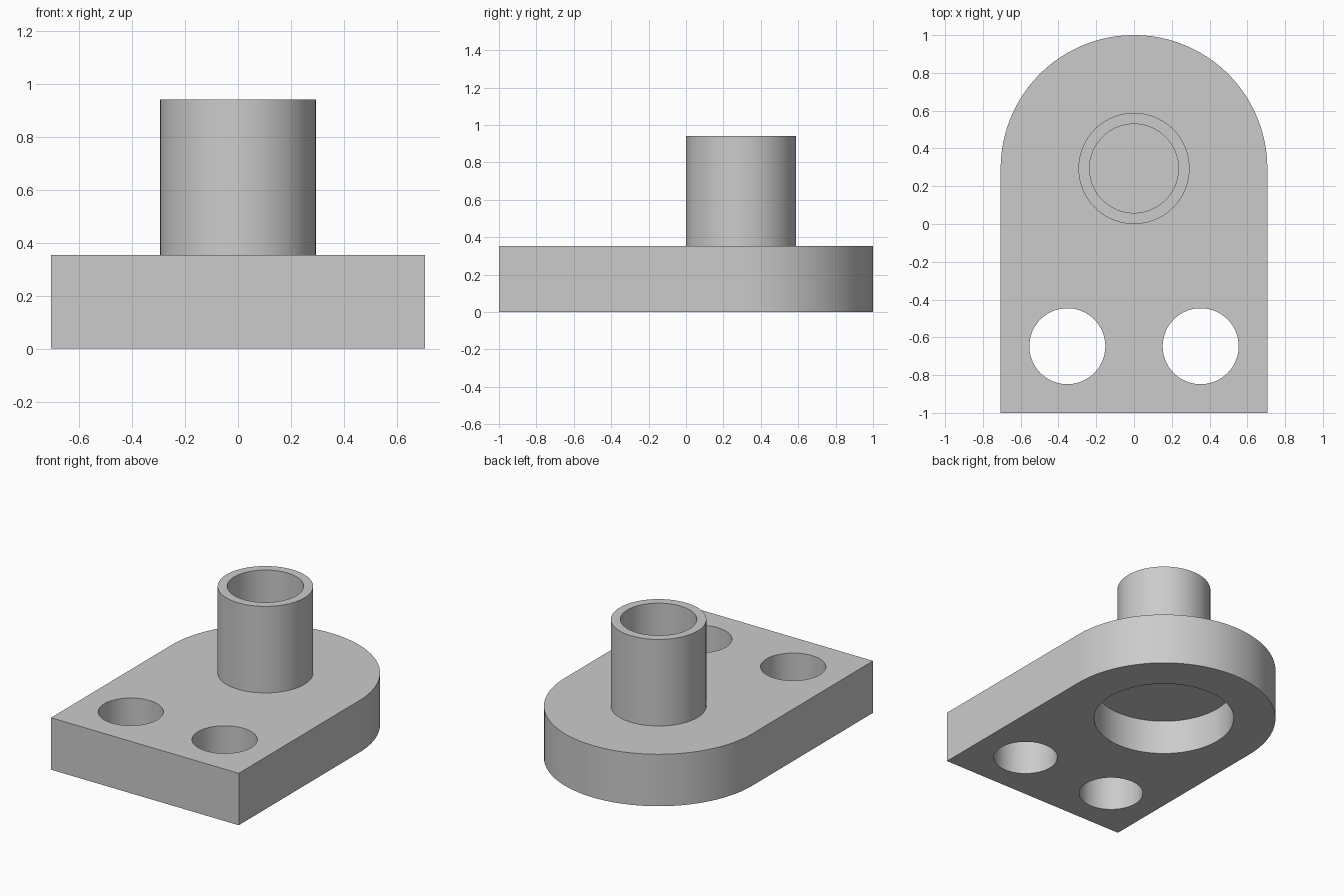
import bpy
import bmesh
from math import cos, sin, pi, radians

if "Cube" in bpy.data.objects:
    bpy.data.objects.remove(bpy.data.objects["Cube"], do_unlink=True)

# Main dimensions, all multiples of one unit
U = 1 / 17
HALF_W = 12 * U
THICK = 6 * U
TOP = 16 * U
CY = 5 * U          # shared centre of rounded end, post and recess
SEG = 96

grey = bpy.data.materials.new("light grey")
grey.use_nodes = True
colour = (0.6, 0.6, 0.6, 1)
grey.diffuse_color = colour
grey.node_tree.nodes["Principled BSDF"].inputs["Base Color"].default_value = colour


def make_object(name, bm):
    bmesh.ops.recalc_face_normals(bm, faces=bm.faces)
    mesh = bpy.data.meshes.new(name)
    bm.to_mesh(mesh)
    bm.free()
    mesh.materials.append(grey)
    obj = bpy.data.objects.new(name, mesh)
    bpy.context.collection.objects.link(obj)
    return obj


def prism(name, outline, z0, z1):
    bm = bmesh.new()
    face = bm.faces.new([bm.verts.new((x, y, z0)) for x, y in outline])
    top = bmesh.ops.extrude_face_region(bm, geom=[face])["geom"]
    verts = [v for v in top if isinstance(v, bmesh.types.BMVert)]
    bmesh.ops.translate(bm, vec=(0, 0, z1 - z0), verts=verts)
    return make_object(name, bm)


def arc(x, y, r, sweep, steps):
    return [(x + r * cos(sweep * i / steps), y + r * sin(sweep * i / steps))
            for i in range(steps + 1)]


def circle(x, y, r):
    return arc(x, y, r, 2 * pi, SEG)[:-1]


def activate(obj):
    bpy.ops.object.select_all(action='DESELECT')
    obj.select_set(True)
    bpy.context.view_layer.objects.active = obj


def cut(target, cutter):
    activate(target)
    mod = target.modifiers.new("cut", 'BOOLEAN')
    mod.operation = 'DIFFERENCE'
    mod.solver = 'EXACT'
    mod.object = cutter
    bpy.ops.object.modifier_apply(modifier=mod.name)
    bpy.data.objects.remove(cutter, do_unlink=True)


# Base plate: square front, half-round back
outline = [(-HALF_W, -1), (HALF_W, -1)] + arc(0, CY, HALF_W, pi, SEG)
plate = prism("base_plate", outline, 0, THICK)

# Two bolt holes through the plate, and the blind recess underneath
for side in (-1, 1):
    hole = circle(side * 6 * U, -1 + 6 * U, 0.201)
    cut(plate, prism("bolt_hole_cutter", hole, -0.1, THICK + 0.1))
cut(plate, prism("recess_cutter", circle(0, CY, 7.5 * U), -0.1, 4 * U))

# Hollow post standing on the plate, its bore reaching the plate top
bm = bmesh.new()
profile = [(5 * U, THICK), (5 * U, TOP), (4 * U, TOP), (4 * U, THICK)]
rings = [[bm.verts.new((x, y, z)) for x, y in circle(0, CY, r)] for r, z in profile]
for a, b in zip(rings, rings[1:]):
    for i in range(SEG):
        j = (i + 1) % SEG
        bm.faces.new((a[i], a[j], b[j], b[i]))
post = make_object("hollow_post", bm)

# Smooth round walls, sharp rims
for obj in (plate, post):
    activate(obj)
    bpy.ops.object.shade_smooth_by_angle(angle=radians(30))
